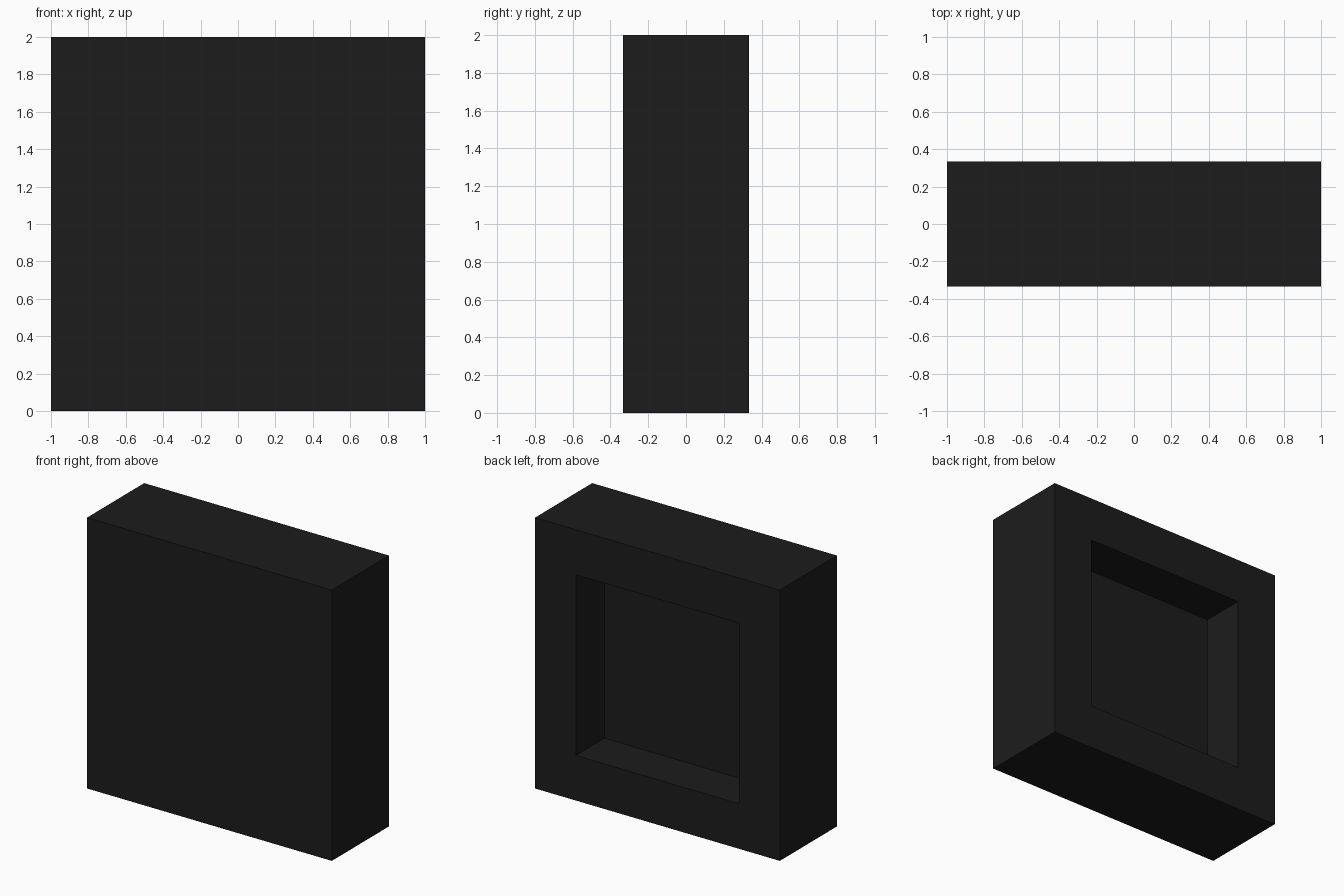
import bpy
import bmesh
from mathutils import Matrix, Vector

cube = bpy.data.objects.get("Cube")
if cube:
    bpy.data.objects.remove(cube, do_unlink=True)

WIDTH, DEPTH, HEIGHT = 2.0, 0.667, 2.0
RIM, RECESS = 0.333, 0.333

# Single matte charcoal colour
charcoal = bpy.data.materials.new("charcoal")
charcoal.use_nodes = True
colour = (0.0115, 0.0115, 0.0115, 1.0)
charcoal.diffuse_color = colour
bsdf = charcoal.node_tree.nodes["Principled BSDF"]
bsdf.inputs["Base Color"].default_value = colour
bsdf.inputs["Roughness"].default_value = 0.8

# Solid block standing on the ground
bm = bmesh.new()
bmesh.ops.create_cube(bm, size=1.0, matrix=Matrix.Translation((0, 0, HEIGHT / 2))
                      @ Matrix.Diagonal((WIDTH, DEPTH, HEIGHT, 1)))

# Square recess: inset the back face, then extrude it inward
bm.normal_update()
back = next(f for f in bm.faces if f.normal.y > 0.9)
bmesh.ops.inset_region(bm, faces=[back], thickness=RIM, use_even_offset=True)
pocket = bmesh.ops.extrude_discrete_faces(bm, faces=[back])["faces"][0]
bmesh.ops.translate(bm, verts=pocket.verts, vec=Vector((0, -RECESS, 0)))
bmesh.ops.recalc_face_normals(bm, faces=bm.faces)

mesh = bpy.data.meshes.new("recessed_block")
bm.to_mesh(mesh)
bm.free()
mesh.materials.append(charcoal)
block = bpy.data.objects.new("recessed_block", mesh)
bpy.context.collection.objects.link(block)
